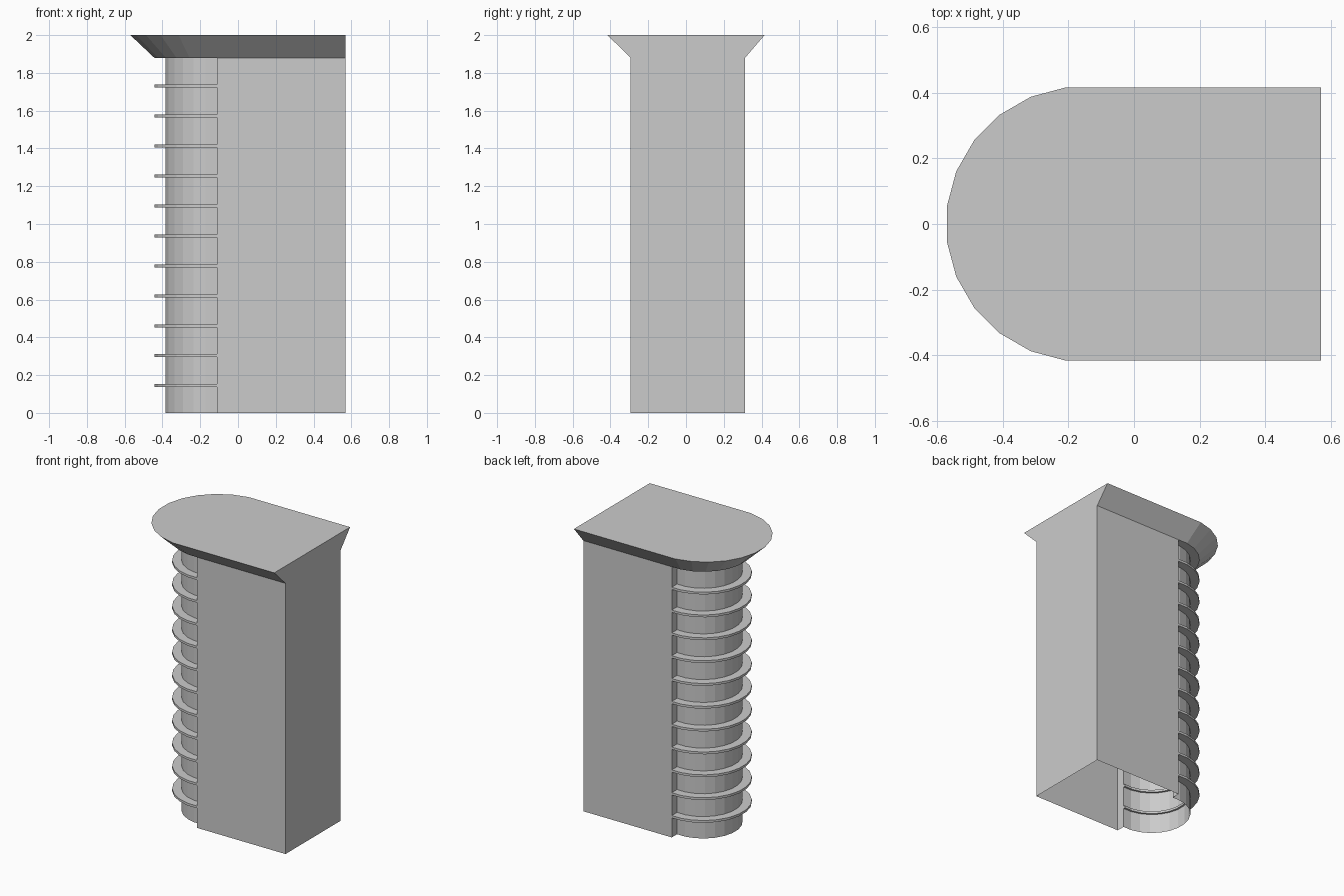
import bpy
from math import cos, sin, radians

if "Cube" in bpy.data.objects:
    bpy.data.objects.remove(bpy.data.objects["Cube"])


def arch(cx, cy, r, x_end):
    """Counter-clockwise U outline: straight sides and a faceted half round on -x."""
    rv = r / cos(radians(7.5))
    angles = [97.5 + 15 * k for k in range(12)]
    arc = [(cx + rv * cos(radians(a)), cy + rv * sin(radians(a))) for a in angles]
    return [(x_end, cy + r)] + arc + [(x_end, cy - r)]


def make(name, verts, faces):
    me = bpy.data.meshes.new(name)
    me.from_pydata(verts, [], faces)
    me.update()
    ob = bpy.data.objects.new(name, me)
    bpy.context.collection.objects.link(ob)
    return ob


def loft(name, low, high, z0, z1, caps):
    n = len(low)
    verts = [(x, y, z0) for x, y in low] + [(x, y, z1) for x, y in high]
    faces = [(i, (i + 1) % n, n + (i + 1) % n, n + i) for i in range(n)]
    if caps:
        faces += [tuple(reversed(range(n))), tuple(range(n, 2 * n))]
    return make(name, verts, faces)


CX, CY, HALF = -0.14, 0.01, 0.303   # rounded end centre and body half width
X0, X1, Z_CAP = -0.11, 0.57, 1.88

# hollow body shell: box walls joined to the narrower half-round column, open below
column = arch(CX, CY, 0.245, X0)
walls = [(X0, CY - HALF), (X1, CY - HALF), (X1, CY + HALF), (X0, CY + HALF)]
loft("body_shell", column + walls, column + walls, 0, Z_CAP, False)

# flared cap with a flush flat end
loft("flared_cap", arch(CX, CY, HALF, X1), arch(-0.154, 0, 0.416, X1), Z_CAP, 2.0, True)

# half rings stacked up the column
outer, inner = arch(CX, CY, HALF, X0), arch(CX, CY, 0.232, X0)
n = len(outer)
z0, z1 = 0.136, 0.152
verts = [(x, y, z) for z in (z0, z1) for loop in (outer, inner) for x, y in loop]
ob_, ib, ot, it = 0, n, 2 * n, 3 * n
faces = []
for i in range(n - 1):
    j = i + 1
    faces += [(ob_ + i, ob_ + j, ot + j, ot + i), (ib + j, ib + i, it + i, it + j),
              (ot + i, ot + j, it + j, it + i), (ob_ + j, ob_ + i, ib + i, ib + j)]
e = n - 1
faces += [(ob_, ot, it, ib), (ob_ + e, ib + e, it + e, ot + e)]
rings = make("column_rings", verts, faces)
arr = rings.modifiers.new("stack", 'ARRAY')
arr.count = 11
arr.use_relative_offset = False
arr.use_constant_offset = True
arr.constant_offset_displace = (0, 0, 0.1586)
